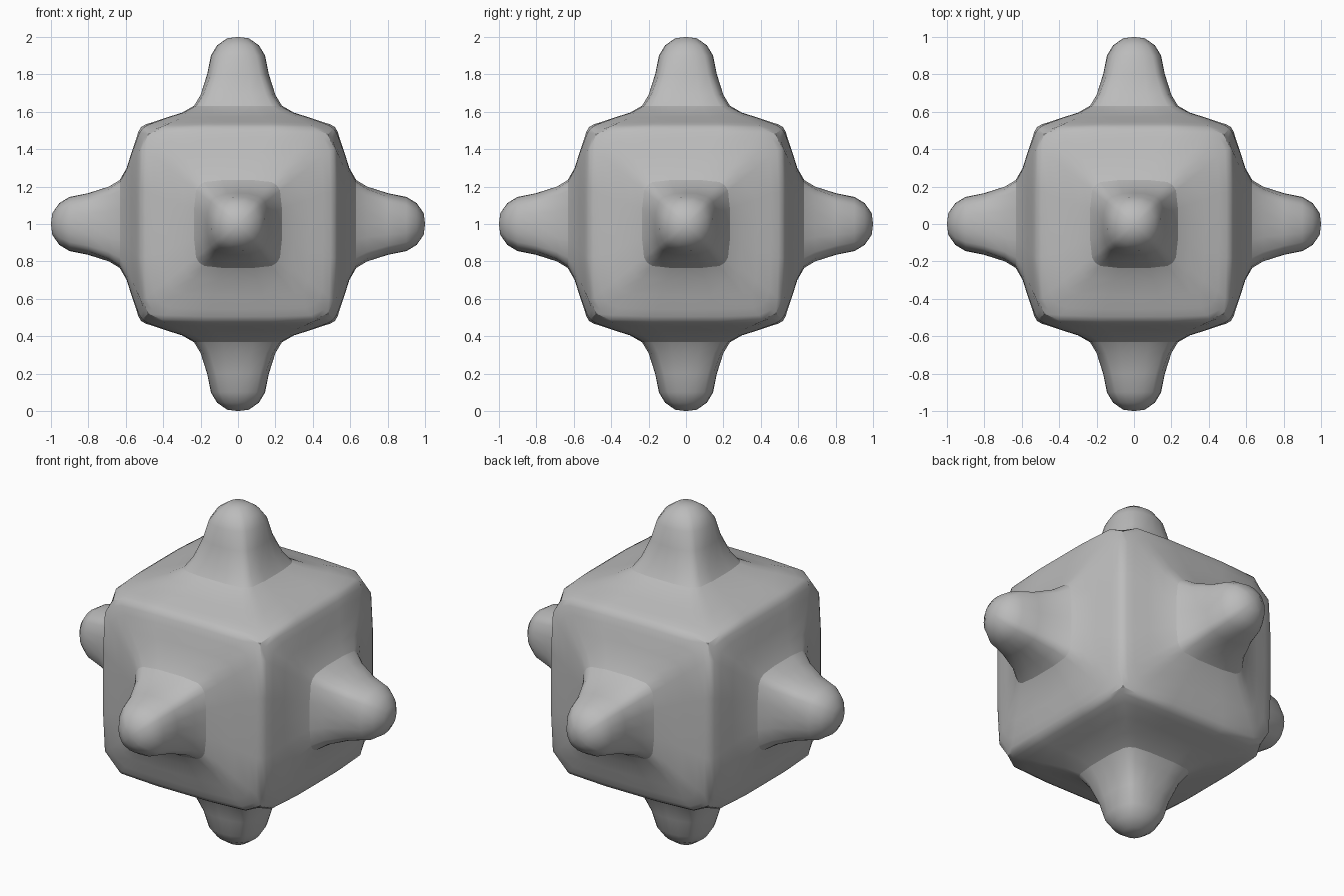
import bpy, bmesh
from mathutils import Vector, Matrix

if "Cube" in bpy.data.objects:
    bpy.data.objects.remove(bpy.data.objects["Cube"])

grey = bpy.data.materials.new("plain grey")
grey.diffuse_color = (0.5, 0.5, 0.5, 1)
grey.use_nodes = True
grey.node_tree.nodes["Principled BSDF"].inputs["Base Color"].default_value = grey.diffuse_color

# Positions along one side of a square ring
STEPS = (-1, -0.8, -0.35, 0, 0.35, 0.8)
DIRS = [Vector((1, 0, 0)), Vector((-1, 0, 0)), Vector((0, 1, 0)),
        Vector((0, -1, 0)), Vector((0, 0, 1)), Vector((0, 0, -1))]

# Rings: half size, height, squareness, how much the corners drop
BODY = [(0.518, 0.518, 9, 1), (0.495, 0.532, 9, 0.75), (0.455, 0.545, 9, 0.4),
        (0.38, 0.57, 9, 0.1), (0.30, 0.595, 7, 0), (0.235, 0.632, 5.5, 0)]
SPIKE = [(0.235, 0.632, 5.5, 0), (0.20, 0.69, 4.5, 0), (0.165, 0.80, 3.2, 0),
         (0.145, 0.90, 2.6, 0), (0.112, 0.955, 2.2, 0), (0.058, 0.993, 2, 0)]


def ring(half, height, power, drop):
    """Rounded square ring about the z axis."""
    pts = []
    for side in range(4):
        turn = Matrix.Rotation(side * 1.5707963, 3, 'Z')
        for m in STEPS:
            f = (1 + abs(m) ** power) ** (-1 / power)
            f0 = 2 ** (-1 / power)
            f = max(f, f0)
            pts.append(turn @ Vector((half * f, half * m * f, height * (1 - drop * (1 - f)))))
    return pts


def loft(bm, rings, axis, tip=None):
    """Join rings into a skin, pointed along the given axis."""
    rot = Vector((0, 0, 1)).rotation_difference(axis).to_matrix()
    rows = [[bm.verts.new(rot @ p) for p in ring(*r)] for r in rings]
    n = len(rows[0])
    for a, b in zip(rows, rows[1:]):
        for i in range(n):
            j = (i + 1) % n
            bm.faces.new((a[i], a[j], b[j], b[i]))
    if tip:
        top = bm.verts.new(rot @ Vector((0, 0, tip)))
        for i in range(n):
            bm.faces.new((rows[-1][i], rows[-1][(i + 1) % n], top))


def finish(bm, name):
    bmesh.ops.remove_doubles(bm, verts=bm.verts, dist=0.002)
    bmesh.ops.recalc_face_normals(bm, faces=bm.faces)
    bmesh.ops.translate(bm, verts=bm.verts, vec=(0, 0, 1))
    mesh = bpy.data.meshes.new(name)
    bm.to_mesh(mesh)
    bm.free()
    mesh.materials.append(grey)
    obj = bpy.data.objects.new(name, mesh)
    bpy.context.collection.objects.link(obj)
    bpy.ops.object.select_all(action='DESELECT')
    obj.select_set(True)
    bpy.context.view_layer.objects.active = obj
    bpy.ops.object.shade_smooth_by_angle(angle=0.6)


# Rounded cube body with six swelling sides
bm = bmesh.new()
for d in DIRS:
    loft(bm, BODY, d)
finish(bm, "body")

# One blunt spike on each side
for d, name in zip(DIRS, ("right", "left", "back", "front", "top", "bottom")):
    bm = bmesh.new()
    loft(bm, SPIKE, d, 1.0)
    finish(bm, name + "_spike")
